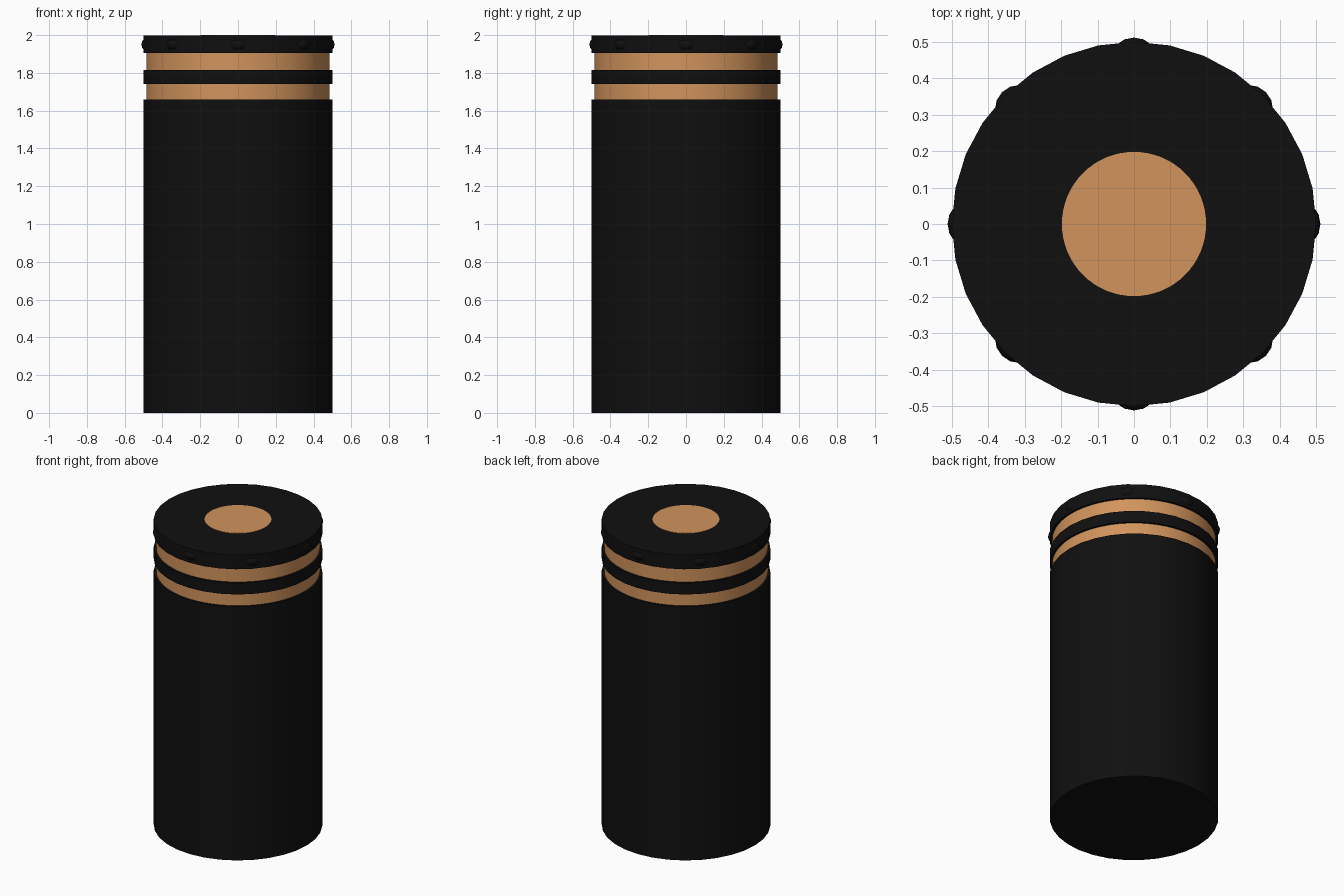
import bpy, math

if "Cube" in bpy.data.objects:
    bpy.data.objects.remove(bpy.data.objects["Cube"])


def material(name, rgb):
    m = bpy.data.materials.new(name)
    m.diffuse_color = (*rgb, 1)
    m.use_nodes = True
    m.node_tree.nodes["Principled BSDF"].inputs["Base Color"].default_value = m.diffuse_color
    return m


BLACK = material("black", (0.005, 0.005, 0.005))
COPPER = material("copper", (0.64, 0.295, 0.108))


def finish(name, mat, angle=30):
    ob = bpy.context.object
    ob.name = name
    ob.data.materials.append(mat)
    bpy.ops.object.shade_smooth_by_angle(angle=math.radians(angle))
    return ob


def cylinder(name, radius, z0, z1, mat, sides=32):
    # first vertex lies on an axis, so 32 sides line up with x and y
    bpy.ops.mesh.primitive_cylinder_add(vertices=sides, radius=radius,
                                        depth=z1 - z0, location=(0, 0, (z0 + z1) / 2))
    return finish(name, mat)


# Main body, copper core seen in the grooves, raised ring and cap
cylinder("body", 0.5, 0, 1.66, BLACK)
cylinder("copper_core", 0.485, 1.62, 1.93, COPPER, 64)
cylinder("middle_ring", 0.5, 1.74, 1.815, BLACK)
cylinder("cap", 0.5, 1.905, 1.998, BLACK)

# Copper contact plate, practically flush with the cap
cylinder("top_contact", 0.198, 1.994, 2.0, COPPER, 64)

# Eight rounded grip studs around the cap
for i in range(8):
    a = i * math.tau / 8
    bpy.ops.mesh.primitive_uv_sphere_add(
        segments=16, ring_count=8, radius=1,
        location=(0.444 * math.cos(a), 0.444 * math.sin(a), 1.95))
    bpy.context.object.scale = (0.068, 0.068, 0.047)
    finish(f"grip_stud_{i + 1}", BLACK, 60)
